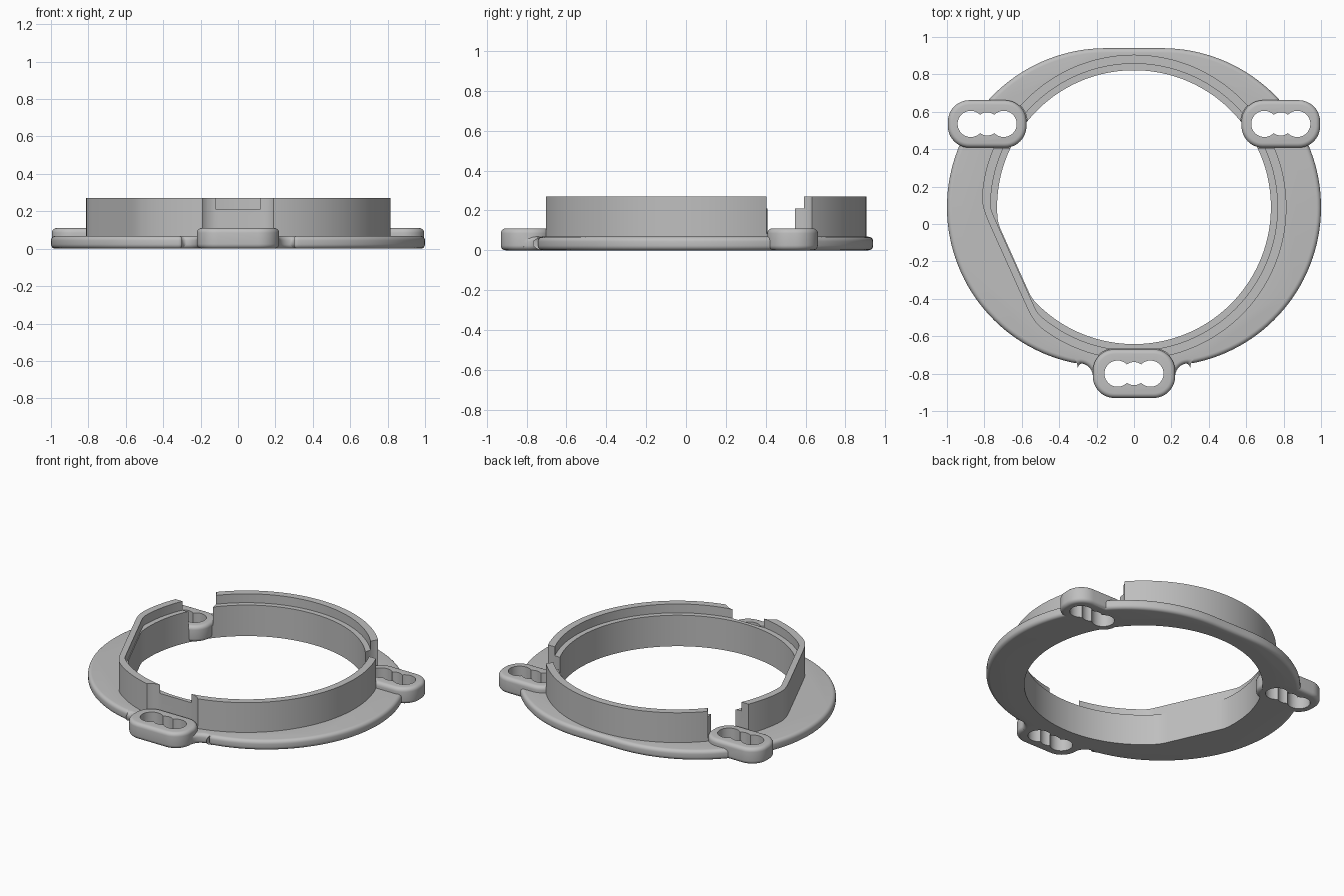
import bpy, bmesh
from math import sin, cos, pi, radians

cube = bpy.data.objects.get("Cube")
if cube:
    bpy.data.objects.remove(cube, do_unlink=True)

grey = bpy.data.materials.new("plain grey")
grey.use_nodes = True
colour = (0.52, 0.52, 0.52, 1)
grey.diffuse_color = colour
grey.node_tree.nodes["Principled BSDF"].inputs["Base Color"].default_value = colour

CY = 0.09                      # centre of the bore along y
CHORD = pi + radians(24.2)     # direction faced by the flattened side
SEG = 240


def finish(name, bm):
    bmesh.ops.recalc_face_normals(bm, faces=bm.faces)
    mesh = bpy.data.meshes.new(name)
    bm.to_mesh(mesh)
    bm.free()
    mesh.materials.append(grey)
    ob = bpy.data.objects.new(name, mesh)
    bpy.context.collection.objects.link(ob)
    return ob


def activate(ob):
    bpy.ops.object.select_all(action='DESELECT')
    ob.select_set(True)
    bpy.context.view_layer.objects.active = ob


def prism(name, outline, z0, z1, bevel=0):
    bm = bmesh.new()
    face = bm.faces.new([bm.verts.new((x, y, z0)) for x, y in outline])
    top = bmesh.ops.extrude_face_region(bm, geom=[face])["geom"]
    bmesh.ops.translate(bm, vec=(0, 0, z1 - z0),
                        verts=[g for g in top if isinstance(g, bmesh.types.BMVert)])
    ob = finish(name, bm)
    if bevel:
        mod = ob.modifiers.new("round", 'BEVEL')
        mod.width, mod.segments = bevel, 5
        mod.limit_method, mod.angle_limit = 'ANGLE', radians(60)
        mod.use_clamp_overlap = False
        activate(ob)
        bpy.ops.object.modifier_apply(modifier=mod.name)
    return ob


def combine(ob, other, operation):
    mod = ob.modifiers.new("join", 'BOOLEAN')
    mod.operation, mod.object, mod.solver = operation, other, 'EXACT'
    activate(ob)
    bpy.ops.object.modifier_apply(modifier=mod.name)
    bpy.data.objects.remove(other, do_unlink=True)


def arc(cx, cy, r, a0, a1, n):
    angles = [radians(a0 + (a1 - a0) * i / n) for i in range(n + 1)]
    return [(cx + r * cos(a), cy + r * sin(a)) for a in angles]


def rounded_box(cx, cy, hx, hy, r):
    pts = []
    for i, (sx, sy) in enumerate([(1, 1), (-1, 1), (-1, -1), (1, -1)]):
        pts += arc(cx + sx * (hx - r), cy + sy * (hy - r), r, i * 90, i * 90 + 90, 12)
    return pts


def flat_circle(radius, chord, softness):
    """Circle with one flattened side and softened corners."""
    pts = []
    for i in range(SEG):
        a = 2 * pi * i / SEG
        c = cos(a - CHORD)
        r = radius
        if c > 0.2:
            r = (radius ** -softness + (chord / c) ** -softness) ** (-1 / softness)
        pts.append((r * cos(a), CY + r * sin(a)))
    return pts


# Base flange: wide rounded outline with fillets running into the front lug
half = arc(0.15, CY, 0.85, 90, -80, 64) + arc(0.29, -0.815, 0.07, 84, 180, 10)
half.append((0.15, -0.86))
body = prism("mounting_ring", half + [(-x, y) for x, y in reversed(half)], 0, 0.068, 0.024)
combine(body, prism("bore_cutter", flat_circle(0.745, 0.712, 200), -0.1, 0.2), 'DIFFERENCE')

# Upright collar with an inner ledge, swept around the flattened circle
bore = flat_circle(0.732, 0.699, 200)
step = flat_circle(0.767, 0.704, 200)
outer = flat_circle(0.815, 0.742, 70)
loops = [(bore, 0), (bore, 0.21), (step, 0.21), (step, 0.27), (outer, 0.27), (outer, 0)]
bm = bmesh.new()
rings = [[bm.verts.new((x, y, z)) for x, y in pts] for pts, z in loops]
for k, ring in enumerate(rings):
    nxt = rings[(k + 1) % len(rings)]
    for i in range(SEG):
        j = (i + 1) % SEG
        bm.faces.new((ring[i], ring[j], nxt[j], nxt[i]))
collar = finish("collar", bm)

# Lugs: one at the front, one on each side
lugs = [(0, -0.8, 0.22, 0.13), (0.785, 0.535, 0.21, 0.127), (-0.785, 0.535, 0.21, 0.127)]
gap = 0.003
for cx, cy, hx, hy in lugs:
    cutter = prism("gap_cutter", rounded_box(cx, cy, hx + gap, hy + gap, 0.115), 0.085, 0.4)
    combine(collar, cutter, 'DIFFERENCE')
    if cx:
        side = prism("side_gap_cutter", rounded_box(cx, 0.47, 0.23, 0.05, 0.01), 0.085, 0.4)
        combine(collar, side, 'DIFFERENCE')
combine(body, collar, 'UNION')
for cx, cy, hx, hy in lugs:
    combine(body, prism("lug", rounded_box(cx, cy, hx, hy, 0.115), 0, 0.11, 0.025), 'UNION')

# Scalloped adjustment slots through the lugs
for cx, cy, hx, hy in lugs:
    for dx, r in ((-0.088, 0.07), (0.088, 0.07), (0, 0.062)):
        combine(body, prism("slot_cutter", arc(cx + dx, cy, r, 0, 352.5, 47), -0.1, 0.3), 'DIFFERENCE')

activate(body)
bpy.ops.object.shade_smooth_by_angle(angle=radians(30))
